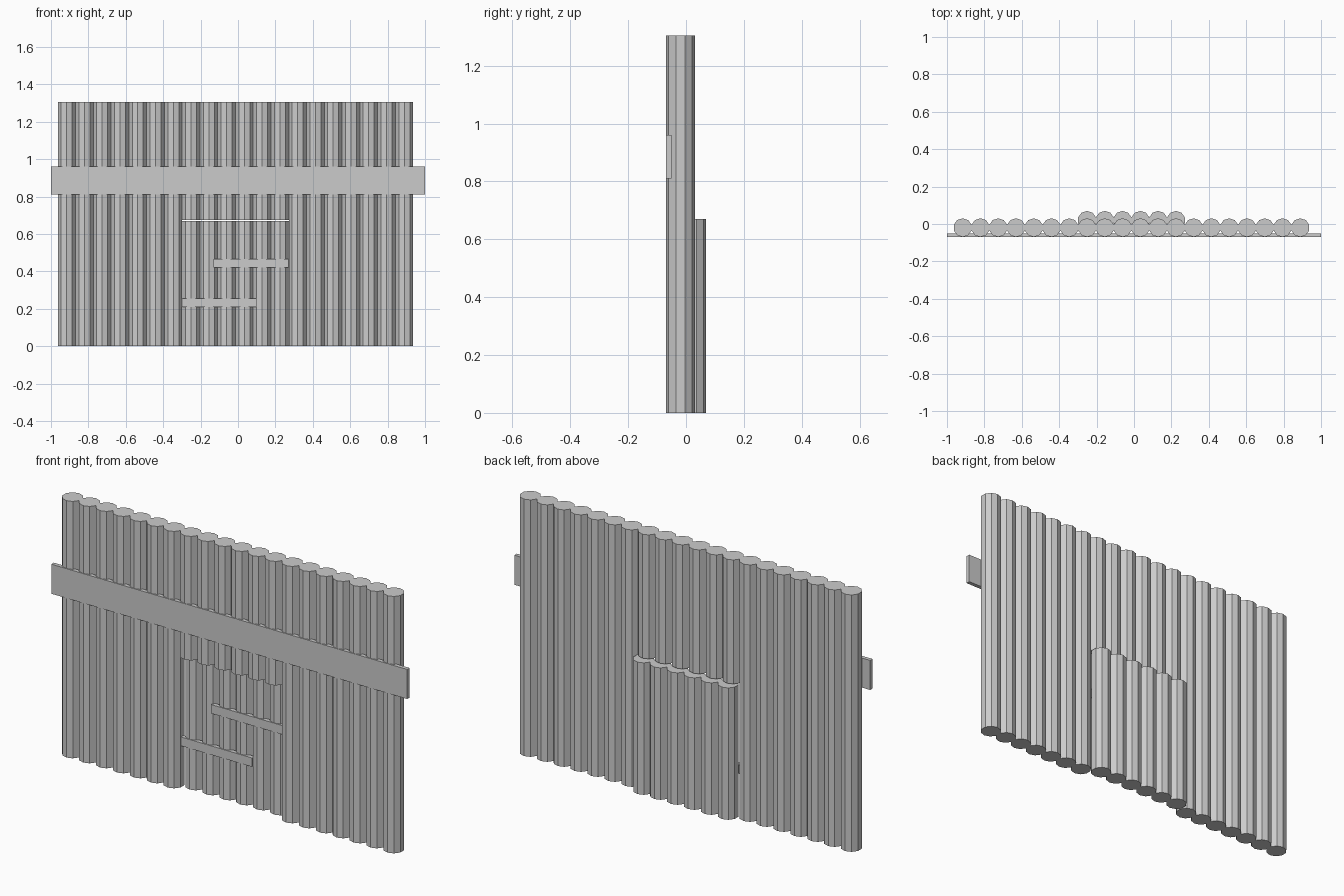
import bpy
import bmesh
from mathutils import Matrix, Vector

cube = bpy.data.objects.get("Cube")
if cube:
    bpy.data.objects.remove(cube, do_unlink=True)

RADIUS, SPACING, COUNT = 0.05, 0.095, 20
FIRST_X = -0.916
WALL_Y, DOOR_Y = -0.0195, 0.02
WALL_TOP, DOOR_TOP = 1.305, 0.67
DOORWAY = range(7, 13)

grey = bpy.data.materials.new("light grey wood")
grey.use_nodes = True
colour = (0.6, 0.6, 0.6, 1)
grey.diffuse_color = colour
grey.node_tree.nodes["Principled BSDF"].inputs["Base Color"].default_value = colour


def add_object(name, bm):
    mesh = bpy.data.meshes.new(name)
    bm.to_mesh(mesh)
    bm.free()
    mesh.materials.append(grey)
    obj = bpy.data.objects.new(name, mesh)
    bpy.context.collection.objects.link(obj)
    return obj


def log(name, index, y, bottom, top):
    """Upright ten-sided log with a ridge facing front and back."""
    bm = bmesh.new()
    place = Matrix.Translation((FIRST_X + index * SPACING, y, (bottom + top) / 2))
    turn = Matrix.Rotation(1.5707963, 4, "Z")
    bmesh.ops.create_cone(bm, cap_ends=True, segments=10, radius1=RADIUS,
                          radius2=RADIUS, depth=top - bottom, matrix=place @ turn)
    # Make sure the ridges point along y
    ridge = max(v.co.y for v in bm.verts) - y
    if ridge < RADIUS * 0.99:
        bmesh.ops.rotate(bm, verts=bm.verts, cent=place.translation,
                         matrix=turn.to_3x3())
    return add_object(name, bm)


def plank(name, low, high):
    bm = bmesh.new()
    low, high = Vector(low), Vector(high)
    size = Matrix.Diagonal((*(high - low), 1))
    bmesh.ops.create_cube(bm, size=1, matrix=Matrix.Translation((low + high) / 2) @ size)
    return add_object(name, bm)


# Wall logs, cut short above the doorway
for i in range(COUNT):
    if i in DOORWAY:
        log(f"lintel_log_{i + 1}", i, WALL_Y, DOOR_TOP + 0.005, WALL_TOP)
    else:
        log(f"wall_log_{i + 1}", i, WALL_Y, 0, WALL_TOP)

# Door logs, set behind the wall
for i in DOORWAY:
    log(f"door_log_{i - DOORWAY.start + 1}", i, DOOR_Y, 0, DOOR_TOP)

# Long cross beam and the two door battens
plank("cross_beam", (-1, -0.07, 0.81), (1, -0.05, 0.96))
plank("upper_door_batten", (-0.13, -0.031, 0.42), (0.27, -0.01, 0.465))
plank("lower_door_batten", (-0.30, -0.031, 0.21), (0.10, -0.01, 0.255))
